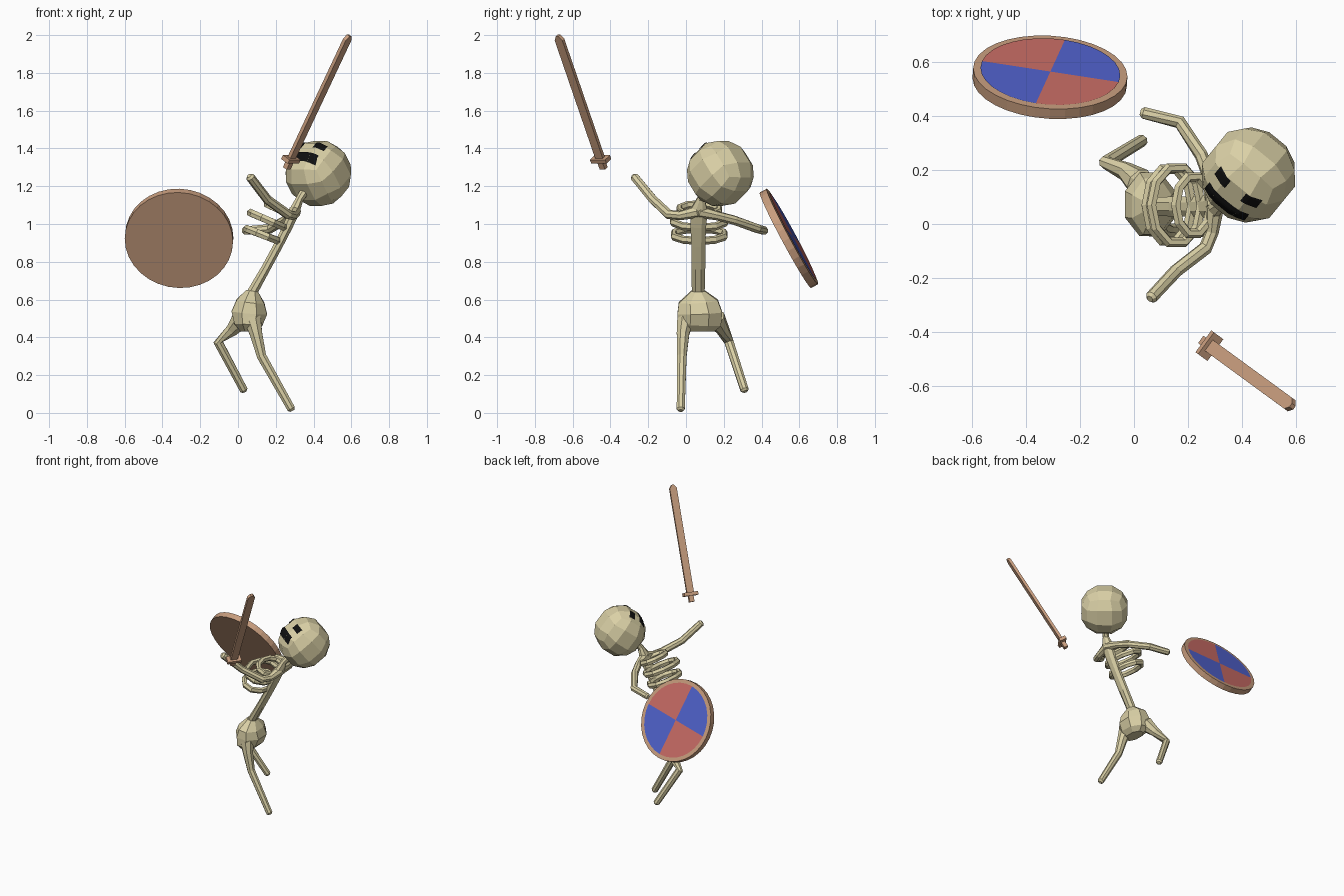
import bpy, bmesh, math
from mathutils import Vector, Matrix
from mathutils.bvhtree import BVHTree

if "Cube" in bpy.data.objects:
    bpy.data.objects.remove(bpy.data.objects["Cube"])


def material(name, rgb):
    m = bpy.data.materials.new(name)
    m.diffuse_color = (*rgb, 1)
    m.use_nodes = True
    m.node_tree.nodes["Principled BSDF"].inputs["Base Color"].default_value = m.diffuse_color
    return m


BONE = material("bone", (0.70, 0.63, 0.38))
WOOD = material("wood", (0.58, 0.34, 0.21))
RED = material("red_paint", (0.58, 0.15, 0.13))
BLUE = material("blue_paint", (0.08, 0.12, 0.60))
BLACK = material("black", (0.005, 0.005, 0.005))


def finish(name, bm, *mats):
    bmesh.ops.recalc_face_normals(bm, faces=bm.faces)
    me = bpy.data.meshes.new(name)
    bm.to_mesh(me)
    bm.free()
    for m in mats:
        me.materials.append(m)
    ob = bpy.data.objects.new(name, me)
    bpy.context.collection.objects.link(ob)
    return ob


def tube(name, pts, ref, closed=False, sides=8, caps=True):
    """Faceted tube through (point, radius along ref, other radius)."""
    pts = [(Vector(p[:3]), p[3], p[-1]) for p in pts]
    if not closed and caps:
        def tip(a, b):
            d = (a[0] - b[0]).normalized()
            return (a[0] + d * a[1] * 0.5, a[1] * 0.55, a[2] * 0.55)
        pts = [tip(pts[0], pts[1])] + pts + [tip(pts[-1], pts[-2])]
    bm, rings, n = bmesh.new(), [], len(pts)
    for i, (p, ra, rb) in enumerate(pts):
        nxt = pts[(i + 1) % n][0] if closed else pts[min(i + 1, n - 1)][0]
        prv = pts[i - 1][0] if closed else pts[max(i - 1, 0)][0]
        d = (nxt - prv).normalized()
        a = Vector(ref)
        a = (a - d * a.dot(d)).normalized()
        b = d.cross(a)
        ang = [2 * math.pi * (k + 0.5) / sides for k in range(sides)]
        rings.append([bm.verts.new(p + a * ra * math.cos(t) + b * rb * math.sin(t)) for t in ang])
    for i in range(n if closed else n - 1):
        r, s = rings[i], rings[(i + 1) % n]
        for k in range(sides):
            j = (k + 1) % sides
            bm.faces.new((r[k], r[j], s[j], s[k]))
    if not closed:
        bm.faces.new(rings[0])
        bm.faces.new(rings[-1])
    return finish(name, bm, BONE)


def prism(name, outline, thick, mat, matrix):
    """Outline in local XZ, extruded along local Y."""
    bm = bmesh.new()
    f = bm.faces.new([bm.verts.new((x, -thick / 2, z)) for x, z in outline])
    ext = bmesh.ops.extrude_face_region(bm, geom=[f])
    vs = [g for g in ext["geom"] if isinstance(g, bmesh.types.BMVert)]
    bmesh.ops.translate(bm, verts=vs, vec=(0, thick, 0))
    bm.transform(matrix)
    return finish(name, bm, mat)


def frame(x, y, z, origin):
    m = Matrix((x, y, z)).transposed().to_4x4()
    m.translation = origin
    return m


# Pelvis and spine
tube("pelvis", [(0.055, 0.07, 0.43, 0.085, 0.045), (0.055, 0.07, 0.465, 0.125, 0.08),
                (0.06, 0.073, 0.53, 0.128, 0.102), (0.066, 0.065, 0.59, 0.112, 0.08),
                (0.075, 0.065, 0.645, 0.04, 0.035)], (0, 1, 0), caps=False)
tube("spine", [(0.065, 0.065, 0.62, 0.036, 0.03), (0.15, 0.065, 0.77, 0.04, 0.026),
               (0.215, 0.065, 0.89, 0.04, 0.026), (0.265, 0.065, 0.99, 0.045, 0.028),
               (0.30, 0.068, 1.07, 0.05, 0.03), (0.325, 0.08, 1.13, 0.024, 0.022),
               (0.37, 0.12, 1.20, 0.028, 0.028)], (0, 1, 0))

# Legs
tube("right_leg", [(0.075, 0.0, 0.50, 0.05), (0.095, -0.016, 0.42, 0.036),
                   (0.125, -0.022, 0.30, 0.027), (0.282, -0.028, 0.021, 0.023)], (0, 1, 0))
tube("left_leg", [(0.02, 0.155, 0.50, 0.055), (-0.03, 0.195, 0.44, 0.036),
                  (-0.105, 0.228, 0.375, 0.026), (0.03, 0.31, 0.122, 0.023)], (0, 1, 0))

# Arms, starting at the shoulder girdle
tube("right_arm", [(0.30, 0.06, 1.065, 0.034), (0.29, -0.03, 1.045, 0.025),
                   (0.265, -0.09, 1.05, 0.026), (0.155, -0.175, 1.13, 0.025),
                   (0.065, -0.272, 1.248, 0.024)], (0.3, 0, 1))
tube("left_arm", [(0.30, 0.07, 1.065, 0.034), (0.285, 0.16, 1.045, 0.025),
                  (0.25, 0.255, 1.02, 0.025), (0.17, 0.378, 0.975, 0.025),
                  (0.035, 0.413, 0.965, 0.023)], (0.3, 0, 1))

# Ribs: tilted hoops square to the spine
for label, (bx, bz), (fx, fz), half in (("lower", (0.215, 0.91), (0.045, 0.975), 0.14),
                                        ("middle", (0.25, 0.98), (0.065, 1.06), 0.145),
                                        ("upper", (0.285, 1.045), (0.155, 1.105), 0.11)):
    pts = []
    for k in range(10):
        t = 2 * math.pi * k / 10
        s = 0.5 + 0.5 * math.cos(t)
        pts.append((bx + (fx - bx) * s, 0.07 + half * math.sin(t), bz + (fz - bz) * s, 0.022, 0.019))
    tube(label + "_rib", pts, (0.45, 0, 0.89), closed=True, sides=6)

# Skull: rounded cube turned to look up over the right shoulder
centre = Vector((0.425, 0.182, 1.268))
side = Vector((0.775, -0.632, 0))
level = Vector((-0.632, -0.775, 0))
up_z = Vector((0, 0, 1))
el = math.radians(52)
face_dir = level * math.cos(el) + up_z * math.sin(el)
face_up = up_z * math.cos(el) - level * math.sin(el)
bm = bmesh.new()
bmesh.ops.create_cube(bm, size=2)
bmesh.ops.subdivide_edges(bm, edges=bm.edges[:], cuts=2, use_grid_fill=True)
for v in bm.verts:
    v.co = v.co.normalized() * 0.178
bm.transform(frame(side, face_dir, face_up, centre))
bm.normal_update()
tree = BVHTree.FromBMesh(bm)
finish("skull", bm, BONE)


def face_patch(name, corners, n=6):
    """Black patch laid onto the skull; corners are (across, up)."""
    bm = bmesh.new()
    c = [Vector(q) for q in corners]
    grid = []
    for i in range(n + 1):
        row = []
        for j in range(n + 1):
            q = c[0].lerp(c[1], j / n).lerp(c[3].lerp(c[2], j / n), i / n)
            o = centre + side * q.x + face_up * q.y + face_dir * 0.4
            hit = tree.ray_cast(o, -face_dir)[0]
            row.append(bm.verts.new(hit + face_dir * 0.005))
        grid.append(row)
    for i in range(n):
        for j in range(n):
            bm.faces.new((grid[i][j], grid[i][j + 1], grid[i + 1][j + 1], grid[i + 1][j]))
    finish(name, bm, BLACK)


for label, s in (("right_eye", -1), ("left_eye", 1)):
    face_patch(label, [(s * 0.037, 0.012), (s * 0.10, 0.012), (s * 0.10, 0.055), (s * 0.037, 0.055)])
face_patch("mouth", [(-0.095, -0.085), (0.095, -0.085), (0.095, -0.03), (-0.095, -0.03)])

# Sword
d = Vector((0.308, -0.225, 0.655)).normalized()
w = Vector((0.59, 0.806, 0))
w = (w - d * w.dot(d)).normalized()
m = frame(w, d.cross(w), d, Vector((0.28, -0.452, 1.342)))
prism("sword_blade", [(-0.025, 0), (0.025, 0), (0.025, 0.735), (0.008, 0.76),
                      (-0.008, 0.76), (-0.025, 0.735)], 0.02, WOOD, m)
prism("sword_guard", [(-0.05, -0.012), (0.05, -0.012), (0.05, 0.012), (-0.05, 0.012)], 0.05, WOOD, m)
prism("sword_grip", [(-0.017, -0.055), (0.017, -0.055), (0.017, 0), (-0.017, 0)], 0.028, WOOD, m)

# Shield: wooden disc with painted quarters on its outer face
n = Vector((0.06, 0.88, 0.473)).normalized()
x = Vector((1, 0, 0))
x = (x - n * x.dot(n)).normalized()
m = frame(x, n.cross(x), n, Vector((-0.312, 0.545, 0.924)))
bm = bmesh.new()
bmesh.ops.create_cone(bm, cap_ends=True, segments=32, radius1=0.287, radius2=0.287, depth=0.042)
bm.transform(m)
finish("shield_board", bm, WOOD)

bm = bmesh.new()
hub = bm.verts.new((0, 0, 0.024))
start = math.radians(-12)
rim = [bm.verts.new((0.26 * math.cos(start + k * math.pi / 16),
                     0.26 * math.sin(start + k * math.pi / 16), 0.024)) for k in range(32)]
for k in range(32):
    bm.faces.new((hub, rim[k], rim[(k + 1) % 32])).material_index = (k // 8) % 2
bm.transform(m)
finish("shield_paint", bm, BLUE, RED)
